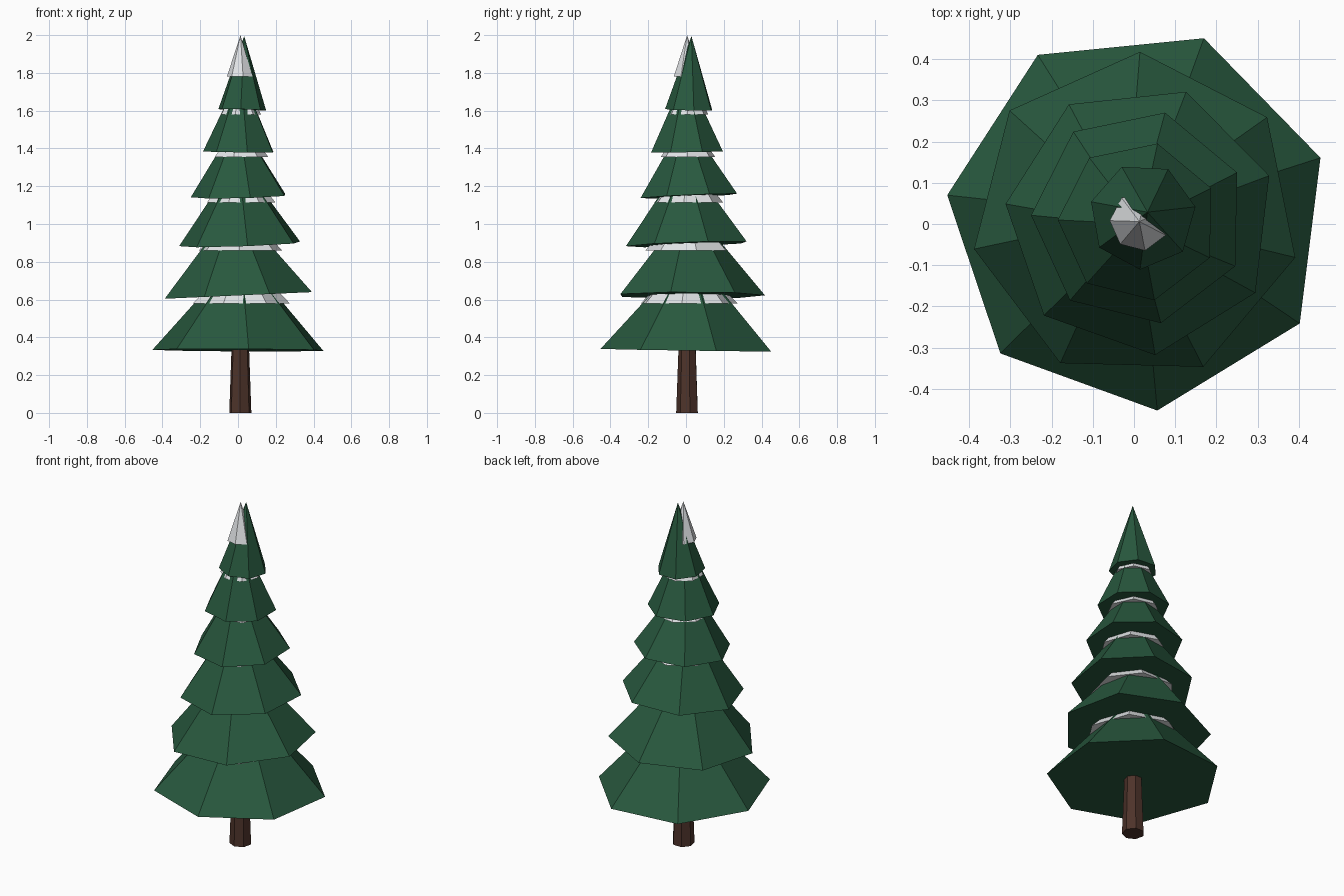
import bpy, bmesh, math

if "Cube" in bpy.data.objects:
    bpy.data.objects.remove(bpy.data.objects["Cube"])

SIDES = 7


def material(name, rgb):
    m = bpy.data.materials.new(name)
    m.diffuse_color = (*rgb, 1.0)
    m.use_nodes = True
    m.node_tree.nodes["Principled BSDF"].inputs["Base Color"].default_value = m.diffuse_color
    return m


GREEN = material("pine_green", (0.021, 0.098, 0.048))
WHITE = material("snow_white", (0.78, 0.80, 0.82))
BROWN = material("bark_brown", (0.075, 0.033, 0.023))


def cone(name, mat, centre, r_base, r_top, height, phase, tilt=(0, 0)):
    """Seven-sided closed cone or frustum; tilt is the base slope along x and y."""
    cx, cy, cz = centre
    bm = bmesh.new()

    def place(u, v, w):
        # small tilt about the base centre
        return bm.verts.new((cx + u - tilt[0] * w, cy + v - tilt[1] * w,
                             cz + w + tilt[0] * u + tilt[1] * v))

    def ring(r, w):
        angles = [math.radians(phase) + math.tau * i / SIDES for i in range(SIDES)]
        return [place(r * math.cos(a), r * math.sin(a), w) for a in angles]

    base = ring(r_base, 0)
    bm.faces.new(base[::-1])
    if r_top > 0:
        top = ring(r_top, height)
        bm.faces.new(top)
    else:
        apex = place(0, 0, height)
    for i in range(SIDES):
        j = (i + 1) % SIDES
        if r_top > 0:
            bm.faces.new((base[i], base[j], top[j], top[i]))
        else:
            bm.faces.new((base[i], base[j], apex))
    mesh = bpy.data.meshes.new(name)
    bm.to_mesh(mesh)
    bm.free()
    mesh.materials.append(mat)
    ob = bpy.data.objects.new(name, mesh)
    bpy.context.collection.objects.link(ob)
    return ob


# Trunk, tapering up into the lowest branches
cone("trunk", BROWN, (0.012, 0.008, 0), 0.06, 0.042, 0.5, 12)

# Branch tiers: centre x, y, base z, radius, height, phase, tilt x, tilt y, snow base z
TIERS = [
    (0.010, 0.012, 0.332, 0.467, 0.52, 70.0, -0.005, -0.015, 0.58),
    (0.004, 0.018, 0.622, 0.400, 0.48, 88.5, 0.045, 0.000, 0.86),
    (0.016, 0.010, 0.893, 0.330, 0.46, 70.4, 0.035, 0.035, 1.115),
    (0.012, 0.016, 1.148, 0.262, 0.41, 76.0, 0.025, 0.045, 1.355),
    (0.010, 0.006, 1.382, 0.195, 0.42, 76.0, -0.012, 0.015, 1.58),
    (0.021, 0.019, 1.605, 0.130, 0.39, 61.5, -0.030, -0.025, 1.78),
]

for n, (x, y, z, r, h, phase, tx, ty, sz) in enumerate(TIERS, 1):
    cone(f"branch_tier_{n}", GREEN, (x, y, z), r, 0, h, phase, (tx, ty))
    # Snow lying around the upper part of the tier
    if n < len(TIERS):
        cone(f"snow_{n}", WHITE, (0.012, 0.01, sz), r * 0.565, 0, z + h - sz, phase + 26)

# Snow cap on the tip
cone("snow_cap", WHITE, (0.013, 0.006, 1.78), 0.072, 0, 0.22, 24)
